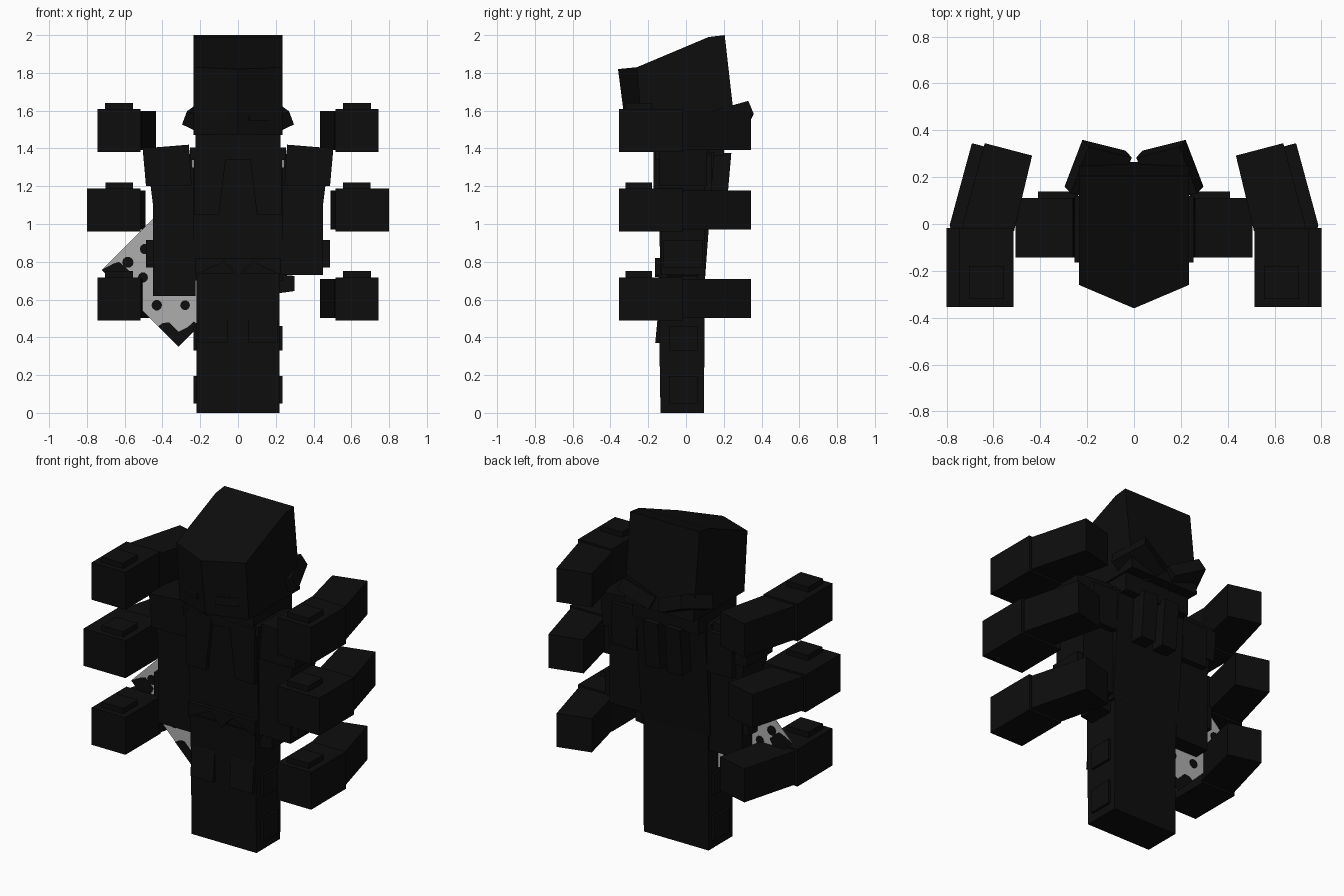
import bpy, math
from mathutils import Matrix, Vector

if "Cube" in bpy.data.objects:
    bpy.data.objects.remove(bpy.data.objects["Cube"])


def material(name, rgb):
    m = bpy.data.materials.new(name)
    m.diffuse_color = (*rgb, 1)
    m.use_nodes = True
    m.node_tree.nodes["Principled BSDF"].inputs["Base Color"].default_value = m.diffuse_color
    return m


BLACK = material("near black cloth", (0.004, 0.004, 0.004))
GREY = material("pale grey", (0.43, 0.42, 0.42))


def mesh(name, verts, faces, mat=BLACK):
    me = bpy.data.meshes.new(name)
    me.from_pydata(verts, [], faces)
    me.materials.append(mat)
    ob = bpy.data.objects.new(name, me)
    bpy.context.collection.objects.link(ob)
    return ob


def loft(name, a, b, mat=BLACK):
    """Solid between two matching loops."""
    n = len(a)
    faces = [tuple(range(n))[::-1], tuple(range(n, 2 * n))]
    faces += [(i, (i + 1) % n, n + (i + 1) % n, n + i) for i in range(n)]
    return mesh(name, list(a) + list(b), faces, mat)


def rect(x0, x1, y0, y1, z):
    return [(x0, y0, z), (x1, y0, z), (x1, y1, z), (x0, y1, z)]


def box(name, x, y, z, mat=BLACK):
    return loft(name, rect(*x, *y, z[0]), rect(*x, *y, z[1]), mat)


def slab(name, pts, y0, y1, mat=BLACK):
    """Extrude an x-z outline along y (outline counter-clockwise seen from the front)."""
    return loft(name, [(x, y1, z) for x, z in pts], [(x, y0, z) for x, z in pts], mat)


def prism(name, plan, z0, z1):
    return loft(name, [(x, y, z0) for x, y in plan], [(x, y, z1) for x, y in plan])


def mirrored(ob, name):
    """Copy flipped to the other side, with normals kept outward."""
    me = ob.data.copy()
    me.transform(ob.matrix_basis)
    me.transform(Matrix.Scale(-1, 4, Vector((1, 0, 0))))
    me.flip_normals()
    other = bpy.data.objects.new(name, me)
    bpy.context.collection.objects.link(other)


def pair(ob):
    base = ob.name
    ob.name = base + "_left"
    mirrored(ob, base + "_right")


# hooded head with a wedge front and a sloping crown
W = 0.235
bottom = [(0, -0.315, 1.475), (W, -0.23, 1.47), (W, 0.05, 1.47), (W, 0.265, 1.47),
          (-W, 0.265, 1.47), (-W, 0.05, 1.47), (-W, -0.23, 1.47)]
top = [(0, -0.36, 1.82), (W, -0.26, 1.83), (W, 0.12, 1.99), (W, 0.205, 2.0),
       (-W, 0.205, 2.0), (-W, 0.12, 1.99), (-W, -0.26, 1.83)]
head = loft("hood", bottom, top)

# eye slits lying on the wedge front
eye = box("eye_slit", (-0.065, 0.065), (-0.008, 0.0), (-0.025, 0.025))
eye.matrix_basis = Matrix.Translation((0.12, -0.278, 1.573)) @ Matrix.Rotation(0.36, 4, 'Z')
pair(eye)

# neck scarf
box("neck", (-0.225, 0.225), (-0.17, 0.2), (1.36, 1.475))
box("collar", (-0.255, 0.255), (-0.165, 0.12), (1.34, 1.405))

# tied bow at the back of the head, and its hanging tails
bow = box("bow_loop", (-0.105, 0.105), (-0.11, 0.11), (-0.04, 0.04))
bow.matrix_basis = (Matrix.Translation((0.153, 0.222, 1.545))
                    @ Matrix.Rotation(math.radians(14), 4, 'Z')
                    @ Matrix.Rotation(math.radians(-25), 4, 'Y')
                    @ Matrix.Rotation(math.radians(16), 4, 'X'))
pair(bow)
pair(loft("scarf_tail", rect(0.025, 0.125, 0.1, 0.215, 1.09),
          rect(0.025, 0.125, 0.1, 0.24, 1.375)))

# torso, coat front panels and hem
loft("torso", rect(-0.235, 0.235, -0.135, 0.1, 0.7), rect(-0.235, 0.235, -0.15, 0.15, 1.38))
pair(slab("coat_panel", [(0.1, 1.05), (0.23, 1.05), (0.235, 1.39), (0.06, 1.39)], -0.172, -0.1))
pair(slab("coat_hem", [(0, 0.72), (0.075, 0.8), (0.225, 0.73), (0.225, 0.82), (0, 0.82)],
          -0.163, -0.1))

# body sleeves and shoulder caps
for s in (1, -1):
    end = 0.73 if s > 0 else 0.62
    sleeve = [(0.225, end), (0.45, end), (0.45, 1.1), (0.475, 1.3), (0.23, 1.3)]
    if s < 0:
        sleeve = [(-x, z) for x, z in reversed(sleeve)]
    slab("sleeve_" + ("left" if s > 0 else "right"), sleeve, -0.132, 0.1)
pair(slab("shoulder_cap", [(0.245, 1.2), (0.487, 1.2), (0.505, 1.4), (0.26, 1.42)], -0.142, 0.11))
pair(box("cuff", (0.4, 0.487), (-0.12, 0.09), (0.77, 0.915)))
pair(box("back_strap", (0.24, 0.41), (0.05, 0.138), (1.12, 1.37)))

# legs with pouches and shin wraps
loft("legs", rect(-0.22, 0.22, -0.135, 0.095, 0), rect(-0.22, 0.22, -0.147, 0.1, 0.74))
pair(loft("thigh_pouch", rect(0.055, 0.21, -0.163, -0.1, 0.37),
          rect(0.055, 0.21, -0.145, -0.1, 0.56)))
for z0, z1 in ((0.05, 0.195), (0.33, 0.46)):
    pair(box("leg_wrap", (0.15, 0.235), (-0.09, 0.06), (z0, z1)))
slab("hip_pouch", [(0.19, 0.63), (0.3, 0.645), (0.3, 0.725), (0.19, 0.735)], -0.1, 0.06)

# six floating arms: straight forearm, angled upper arm, raised plate
for label, dx, z in (("upper", 0, 1.38), ("middle", 0.055, 0.96), ("lower", 0, 0.49)):
    pair(box(label + "_forearm", (0.515, 0.745 + dx), (-0.355, -0.018), (z, z + 0.228)))
    pair(prism(label + "_arm_back",
               [(0.512 + dx, -0.03), (0.725 + dx, -0.03), (0.732 + dx, -0.005),
                (0.637 + dx, 0.345), (0.435 + dx, 0.292)], z + 0.012, z + 0.218))
    p = 0.002 if dx else 0
    pair(box(label + "_hand_plate", (0.555, 0.705 - p * 2), (-0.32, -0.18), (z + 0.2, z + 0.26)))

# diamond blade beside the hip, with spots and dark tips
slab("blade", [(-0.315, 0.35), (0.092, 0.757), (-0.315, 1.163), (-0.722, 0.757)],
     -0.002, 0.002, GREY)


def spot(x, z, r):
    ring = [(x + r * math.cos(i * math.pi / 5), z + r * math.sin(i * math.pi / 5))
            for i in range(10)]
    slab("blade_spot", ring, -0.0045, 0.0045)


for x, z, r in ((-0.43, 0.57, 0.028), (-0.28, 0.57, 0.026), (-0.503, 0.717, 0.027),
                (-0.583, 0.797, 0.03), (-0.492, 0.867, 0.028)):
    spot(x, z, r)
slab("blade_tip_low", [(-0.315, 0.35), (-0.2, 0.465), (-0.235, 0.483), (-0.265, 0.455),
                       (-0.315, 0.43), (-0.365, 0.48), (-0.4, 0.475), (-0.423, 0.458)],
     -0.0045, 0.0045)
slab("blade_tip_side", [(-0.722, 0.757), (-0.615, 0.65), (-0.59, 0.71), (-0.57, 0.745),
                        (-0.6, 0.775), (-0.63, 0.8), (-0.66, 0.79)],
     -0.0045, 0.0045)
